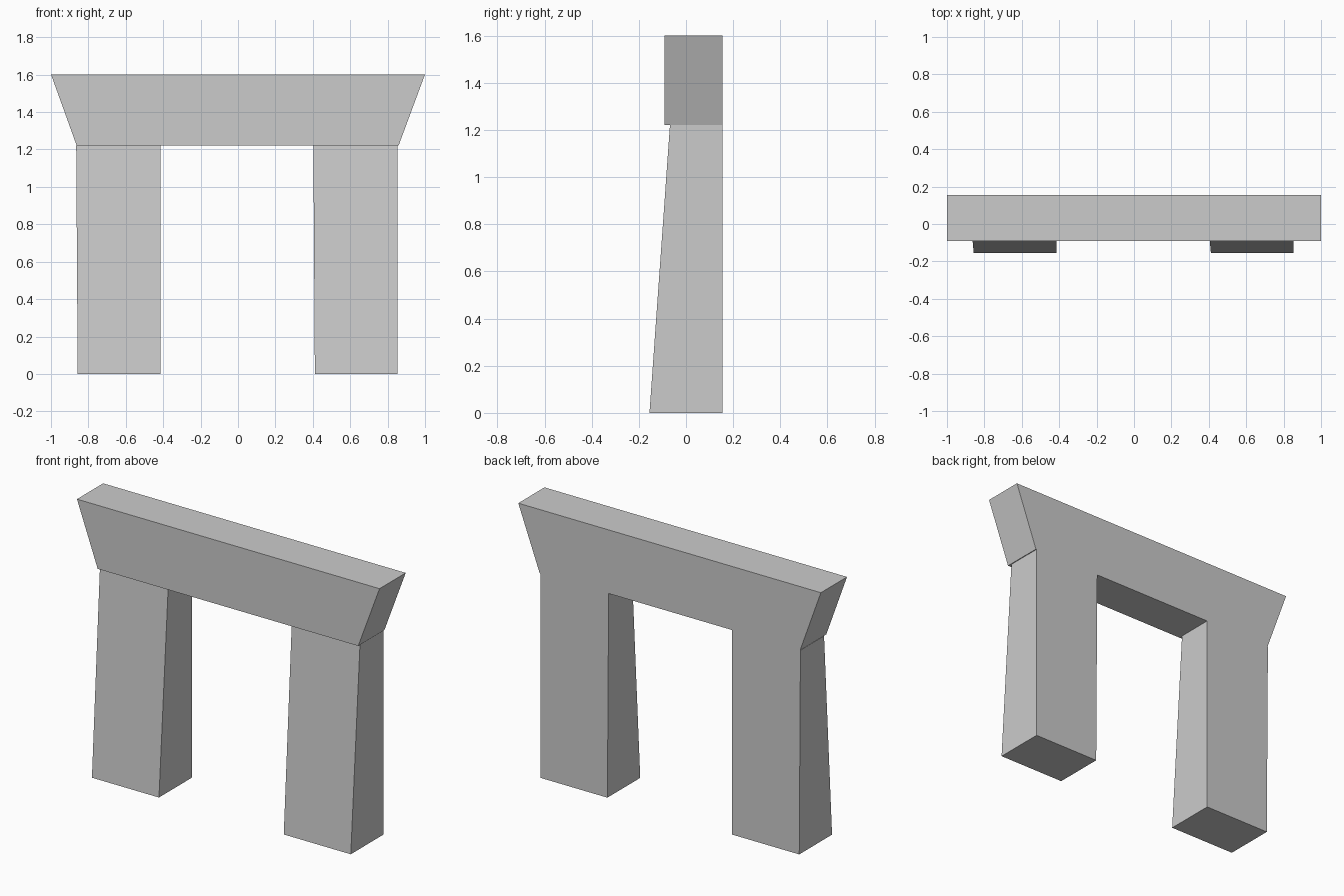
import bpy

if "Cube" in bpy.data.objects:
    bpy.data.objects.remove(bpy.data.objects["Cube"])


def tapered_block(name, bottom, top, z0, z1):
    """Box with separate bottom and top rectangles (x0, x1, y0, y1)."""
    verts = []
    for (x0, x1, y0, y1), z in ((bottom, z0), (top, z1)):
        verts += [(x0, y0, z), (x1, y0, z), (x1, y1, z), (x0, y1, z)]
    faces = [(3, 2, 1, 0), (4, 5, 6, 7)]
    faces += [(i, (i + 1) % 4, (i + 1) % 4 + 4, i + 4) for i in range(4)]
    mesh = bpy.data.meshes.new(name)
    mesh.from_pydata(verts, [], faces)
    obj = bpy.data.objects.new(name, mesh)
    bpy.context.collection.objects.link(obj)
    return obj


BACK = 0.155      # shared flush back plane
JOINT = 1.222     # height where the lintel rests on the pillars
TOP = 1.602

# Pillars: sloped front, vertical back, very slight outward lean on one side
for name, x in (("left_pillar", -0.857), ("right_pillar", 0.411)):
    tapered_block(name,
                  (x, x + 0.443, -0.155, BACK),
                  (x - 0.008, x + 0.443, -0.068, BACK),
                  0, JOINT)

# Lintel: ends flare outward towards the top
tapered_block("lintel",
              (-0.863, 0.859, -0.092, BACK),
              (-1.0, 1.0, -0.092, BACK),
              JOINT, TOP)
